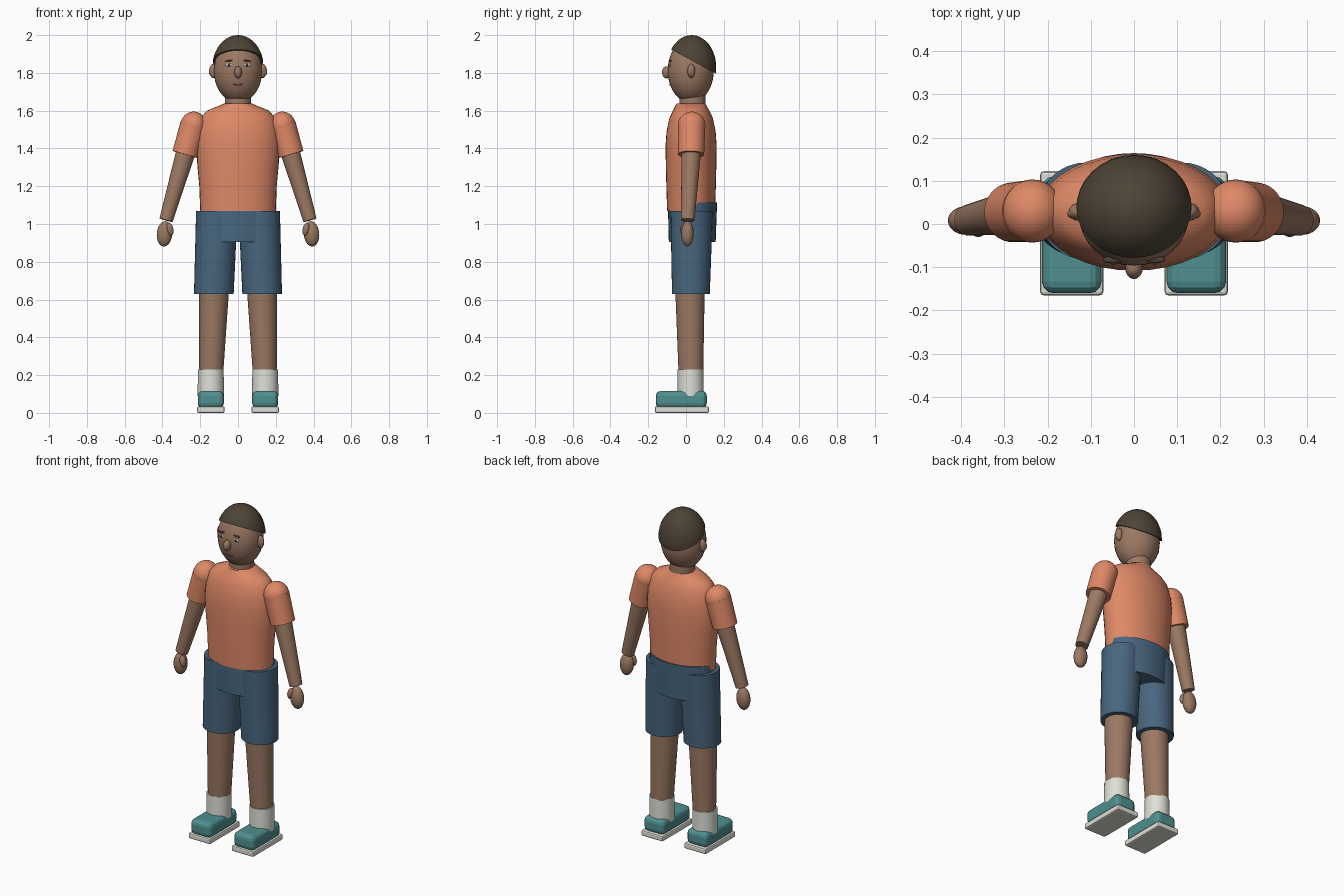
import bpy, bmesh, math
from mathutils import Vector, Matrix

old = bpy.data.objects.get("Cube")
if old:
    bpy.data.objects.remove(old, do_unlink=True)


def material(name, r, g, b):
    m = bpy.data.materials.new(name)
    m.use_nodes = True
    m.diffuse_color = (r, g, b, 1)
    bsdf = next(n for n in m.node_tree.nodes if n.type == 'BSDF_PRINCIPLED')
    bsdf.inputs["Base Color"].default_value = (r, g, b, 1)
    return m


SKIN = material("brown skin", .33, .19, .125)
SHIRT = material("orange cloth", .74, .25, .135)
DENIM = material("blue cloth", .065, .132, .21)
TEAL = material("teal shoe", .08, .28, .28)
HAIR = material("dark hair", .075, .057, .037)
WHITE = material("off white", .74, .74, .68)
IRIS = material("grey iris", .12, .14, .13)
BLACK = material("black pupil", .01, .01, .01)
LIP = material("lip", .22, .075, .06)


def finish(name, bm, mat, smooth=True):
    bmesh.ops.recalc_face_normals(bm, faces=bm.faces)
    me = bpy.data.meshes.new(name)
    bm.to_mesh(me)
    bm.free()
    me.materials.append(mat)
    ob = bpy.data.objects.new(name, me)
    bpy.context.collection.objects.link(ob)
    if smooth:
        bpy.ops.object.select_all(action='DESELECT')
        ob.select_set(True)
        bpy.context.view_layer.objects.active = ob
        bpy.ops.object.shade_smooth_by_angle(angle=math.radians(40))
    return ob


def ellipsoid(name, centre, radii, mat, tilt=0, cut=None):
    bm = bmesh.new()
    bmesh.ops.create_uvsphere(bm, u_segments=32, v_segments=20, radius=1)
    place = Matrix.Translation(centre) @ Matrix.Rotation(tilt, 4, 'Y')
    bm.transform(place @ Matrix.Diagonal((*radii, 1)))
    if cut:  # keep only what lies above the cutting plane
        bmesh.ops.bisect_plane(bm, geom=bm.verts[:] + bm.edges[:] + bm.faces[:],
                               plane_co=cut[0], plane_no=cut[1], clear_inner=True)
        bmesh.ops.holes_fill(bm, edges=[e for e in bm.edges if e.is_boundary])
    return finish(name, bm, mat)


def loft(name, rings, mat, axis=(0, 0, 1), seg=36):
    """Skin a list of (centre, rx, ry) rings lying square to the axis."""
    turn = Vector((0, 0, 1)).rotation_difference(Vector(axis))
    bm = bmesh.new()
    loops = []
    for centre, rx, ry in rings:
        loops.append([bm.verts.new(Vector(centre) + turn @ Vector(
            (rx * math.cos(math.tau * i / seg), ry * math.sin(math.tau * i / seg), 0)))
            for i in range(seg)])
    for a, b in zip(loops, loops[1:]):
        for i in range(seg):
            j = (i + 1) % seg
            bm.faces.new((a[i], a[j], b[j], b[i]))
    bm.faces.new(loops[0])
    bm.faces.new(loops[-1])
    return finish(name, bm, mat)


def limb(name, a, ra, b, rb, mat):
    return loft(name, [(a, ra, ra), (b, rb, rb)], mat, Vector(a) - Vector(b))


def block(name, low, high, mat, bevel, segments):
    low, high = Vector(low), Vector(high)
    bm = bmesh.new()
    bmesh.ops.create_cube(bm, size=1)
    bm.transform(Matrix.Translation((low + high) / 2) @ Matrix.Diagonal((*(high - low), 1)))
    ob = finish(name, bm, mat, False)
    mod = ob.modifiers.new("rounding", 'BEVEL')
    mod.width, mod.segments = bevel, segments
    return ob


# Head, hair and neck
HEAD, SIZE = Vector((0, .025, 1.812)), Vector((.128, .122, .17))


def on_face(x, z, out=0):
    t = 1 - (x / SIZE.x) ** 2 - ((z - HEAD.z) / SIZE.z) ** 2
    return Vector((x, HEAD.y - SIZE.y * math.sqrt(t) - out, z))


ellipsoid("head", HEAD, SIZE, SKIN)
ellipsoid("hair", (0, .03, 1.83), (.136, .13, .17), HAIR,
          cut=((0, -.075, 1.922), (0, .54, 1)))
limb("neck", (0, .035, 1.72), .068, (0, .035, 1.6), .07, SKIN)
ellipsoid("nose", (0, -.103, 1.803), (.02, .024, .032), SKIN)

# Mouth as a thin curved tube
curve = bpy.data.curves.new("mouth", 'CURVE')
curve.dimensions = '3D'
curve.bevel_depth = .003
line = curve.splines.new('POLY')
line.points.add(8)
for i, p in enumerate(line.points):
    x = -.024 + .006 * i
    p.co = (*on_face(x, 1.736 + 8 * x * x), 1)
curve.materials.append(LIP)
bpy.context.collection.objects.link(bpy.data.objects.new("mouth", curve))

# Torso and hips
loft("shirt_body", [((0, .027, z), rx, ry) for z, rx, ry in (
    (1.07, .2, .127), (1.2, .205, .131), (1.32, .216, .134), (1.42, .222, .135),
    (1.49, .216, .13), (1.565, .195, .114), (1.6, .165, .096), (1.637, .075, .077))], SHIRT)
loft("shorts_hips", [((0, y, z), rx, ry) for y, z, rx, ry in (
    (.033, .905, .19, .124), (.034, 1.07, .2, .129), (.036, 1.115, .198, .128))], DENIM)

for side, s in (("left", 1), ("right", -1)):
    # Face details and ears
    ellipsoid(side + "_ear", (s * .13, .028, 1.81), (.021, .02, .038), SKIN)
    ellipsoid(side + "_inner_ear", (s * .143, .024, 1.808), (.011, .011, .024), SKIN)
    ellipsoid(side + "_eye", on_face(s * .048, 1.842), (.02, .005, .009), WHITE)
    ellipsoid(side + "_iris", on_face(s * .048, 1.842, .003), (.009, .004, .008), IRIS)
    ellipsoid(side + "_pupil", on_face(s * .048, 1.842, .005), (.005, .003, .005), BLACK)
    ellipsoid(side + "_eyebrow", on_face(s * .049, 1.864, .001), (.023, .008, .004),
              HAIR, tilt=s * .12)
    # Arm
    shoulder, hem = (s * .235, .03, 1.522), (s * .28, .027, 1.368)
    wrist = (s * .381, .009, 1.02)
    ellipsoid(side + "_shoulder", shoulder, (.07, .073, .073), SHIRT)
    limb(side + "_sleeve", shoulder, .072, hem, .069, SHIRT)
    limb(side + "_arm", (s * .265, .03, 1.42), .053, wrist, .036, SKIN)
    ellipsoid(side + "_hand", (s * .389, .008, .948), (.041, .033, .067), SKIN, tilt=-s * .08)
    ellipsoid(side + "_thumb", (s * .36, -.012, .972), (.018, .018, .034), SKIN, tilt=s * .2)
    # Leg
    loft(side + "_shorts_leg", [((s * .128, .026, .63), .105, .1),
                                ((s * .112, .03, 1.07), .11, .112)], DENIM)
    loft(side + "_leg", [((s * .142, .026, .2), .063, .065),
                         ((s * .127, .021, .66), .08, .078)], SKIN)
    limb(side + "_sock", (s * .144, .024, .23), .068, (s * .144, .024, .09), .07, WHITE)
    # Shoe
    x = sorted((s * .075, s * .213))
    block(side + "_shoe", (x[0], -.16, .025), (x[1], .11, .116), TEAL, .027, 3)
    x = sorted((s * .071, s * .217))
    block(side + "_sole", (x[0], -.165, 0), (x[1], .122, .034), WHITE, .008, 2)
